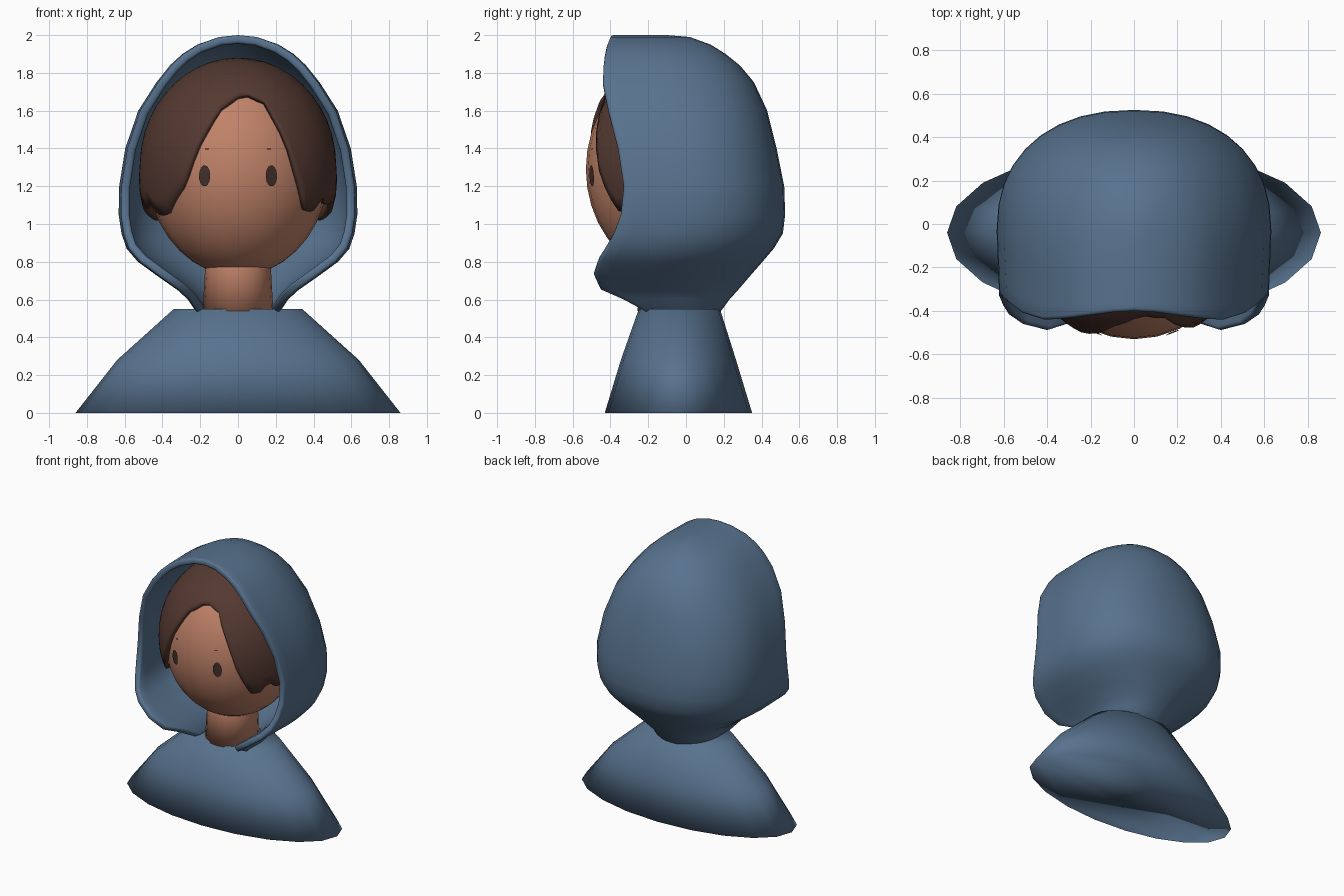
import bpy, bmesh, math
from mathutils import Vector

if "Cube" in bpy.data.objects:
    bpy.data.objects.remove(bpy.data.objects["Cube"])


def material(name, rgb):
    m = bpy.data.materials.new(name)
    m.diffuse_color = (*rgb, 1)
    m.use_nodes = True
    m.node_tree.nodes["Principled BSDF"].inputs["Base Color"].default_value = m.diffuse_color
    return m


CLOTH = material("slate blue cloth", (0.096, 0.168, 0.268))
SKIN = material("warm skin", (0.53, 0.225, 0.14))
HAIR = material("brown hair", (0.09, 0.041, 0.031))
DARK = material("dark brown eyes", (0.055, 0.03, 0.024))


def finish(bm, name, mat):
    bmesh.ops.remove_doubles(bm, verts=bm.verts, dist=0.0008)
    me = bpy.data.meshes.new(name)
    bm.to_mesh(me)
    bm.free()
    me.materials.append(mat)
    for p in me.polygons:
        p.use_smooth = True
    ob = bpy.data.objects.new(name, me)
    bpy.context.collection.objects.link(ob)
    return ob


def grid(name, rows, mat, wrap=False, caps=False):
    """Skin rows of points listed top to bottom, counter-clockwise from above."""
    bm = bmesh.new()
    vs = [[bm.verts.new(p) for p in row] for row in rows]
    n = len(rows[0])
    for a, b in zip(vs, vs[1:]):
        for i in range(n if wrap else n - 1):
            j = (i + 1) % n
            bm.faces.new((a[i], b[i], b[j], a[j]))
    if caps:
        bm.faces.new(vs[0])
        bm.faces.new(vs[-1][::-1])
    return finish(bm, name, mat)


def ring(rx, ry, cy, z, n):
    return [(rx * math.cos(2 * math.pi * i / n), cy + ry * math.sin(2 * math.pi * i / n), z)
            for i in range(n)]


def lerp(table, t):
    for (a, va), (b, vb) in zip(table, table[1:]):
        if t <= b:
            return va + (vb - va) * (t - a) / (b - a)
    return table[-1][1]


# Shoulders
grid("shoulders", [ring(0.34, 0.215, -0.035, 0.55, 20),
                   ring(0.64, 0.305, -0.04, 0.28, 20),
                   ring(0.86, 0.39, -0.04, 0.0, 20)], CLOTH, True, True)

# Neck
grid("neck", [ring(0.175, 0.175, -0.065, 0.95, 20),
              ring(0.175, 0.175, -0.065, 0.75, 20),
              ring(0.187, 0.187, -0.07, 0.54, 20)], SKIN, True, True)

# Head
HC, HR = Vector((0, -0.05, 1.29)), Vector((0.48, 0.48, 0.565))
bm = bmesh.new()
bmesh.ops.create_uvsphere(bm, u_segments=28, v_segments=18, radius=1)
for v in bm.verts:
    v.co = Vector(a * b for a, b in zip(v.co, HR)) + HC
finish(bm, "head", SKIN)


# Eyes and eyebrows: thin plates following the face
def face_plate(name, x, z, rx, rz, n):
    def on_face(px, pz):
        k = 1 - (px / HR.x) ** 2 - ((pz - HC.z) / HR.z) ** 2
        return (px, HC.y - HR.y * math.sqrt(k) - 0.006, pz)
    bm = bmesh.new()
    c = bm.verts.new(on_face(x, z))
    loop = []
    for i in range(n):
        a = 2 * math.pi * (i + 0.5) / n
        loop.append(bm.verts.new(on_face(x + rx * math.cos(a), z + rz * math.sin(a))))
    for i in range(n):
        bm.faces.new((c, loop[i], loop[(i + 1) % n]))
    finish(bm, name, DARK)


for side, s in (("right", 1), ("left", -1)):
    face_plate(side + "_eye", s * 0.177, 1.255, 0.03, 0.056, 16)
    face_plate(side + "_eyebrow", s * 0.164, 1.397, 0.015, 0.005, 4)

# Hair: shell around the head, lower edge given per azimuth (0 = front, + = right)
edge = [(-180, 1.0), (-110, 1.02), (-90, 1.09), (-82, 1.11), (-76, 1.08), (-70, 1.12), (-62, 1.05),
        (-53, 1.04), (-34, 1.2), (-24, 1.42), (-13, 1.61), (0, 1.68), (8, 1.69), (20, 1.65),
        (30, 1.45), (37, 1.25), (47, 1.07), (55, 1.06), (62, 1.15), (70, 1.09), (78, 1.13),
        (88, 1.08), (110, 1.02), (180, 1.0)]
rows = []
for r in range(15):
    row = []
    for k in range(90):
        az = -180 + 4 * k
        low = math.asin((lerp(edge, az) - 1.31) / 0.57)
        el = math.pi / 2 + (low - math.pi / 2) * r / 14
        a = math.radians(az)
        flare = 0.52 + 0.07 * max(0, -math.sin(el)) * abs(math.sin(a)) ** 3
        row.append((flare * math.cos(el) * math.sin(a),
                    -0.05 - 0.508 * math.cos(el) * math.cos(a),
                    1.31 + 0.57 * math.sin(el)))
    rows.append(row)
hair = grid("hair", rows, HAIR, True)
mod = hair.modifiers.new("thickness", "SOLIDIFY")
mod.thickness, mod.offset = 0.03, -1

# Hood: U-shaped slices (height, half width, front rim y, back y)
slices = [(2.0, 0, -0.40, -0.1), (1.99, 0.10, -0.405, 0.02), (1.95, 0.215, -0.42, 0.13),
          (1.9, 0.295, -0.43, 0.21), (1.84, 0.36, -0.437, 0.285), (1.75, 0.432, -0.44, 0.36),
          (1.6, 0.528, -0.41, 0.43), (1.4, 0.597, -0.36, 0.48), (1.2, 0.629, -0.33, 0.52),
          (1.05, 0.632, -0.345, 0.525), (0.95, 0.617, -0.38, 0.513), (0.87, 0.59, -0.42, 0.465),
          (0.8, 0.53, -0.46, 0.405), (0.72, 0.42, -0.487, 0.335), (0.65, 0.32, -0.455, 0.275),
          (0.6, 0.265, -0.34, 0.23), (0.525, 0.215, -0.2, 0.175)]
rows = []
for z, w, yf, yb in slices:
    yc = yb - 0.64 * (yb - yf)
    side = [(w * (1 - 0.02 * (1 - t / 4)), yf + (yc - yf) * t / 4) for t in range(4)]
    back = []
    for i in range(19):
        a = math.pi * i / 18
        c, s = math.cos(a), math.sin(a)
        back.append((math.copysign(abs(c) ** 0.88, c) * w, yc + (yb - yc) * abs(s) ** 0.88))
    outline = side + back + [(-x, y) for x, y in reversed(side)]
    rows.append([(x, y, z) for x, y in outline])
hood = grid("hood", rows, CLOTH)
mod = hood.modifiers.new("thickness", "SOLIDIFY")
mod.thickness, mod.offset = 0.045, -1
mod = hood.modifiers.new("rim", "BEVEL")
mod.width, mod.segments, mod.limit_method = 0.014, 2, "ANGLE"
mod.angle_limit = math.radians(60)
